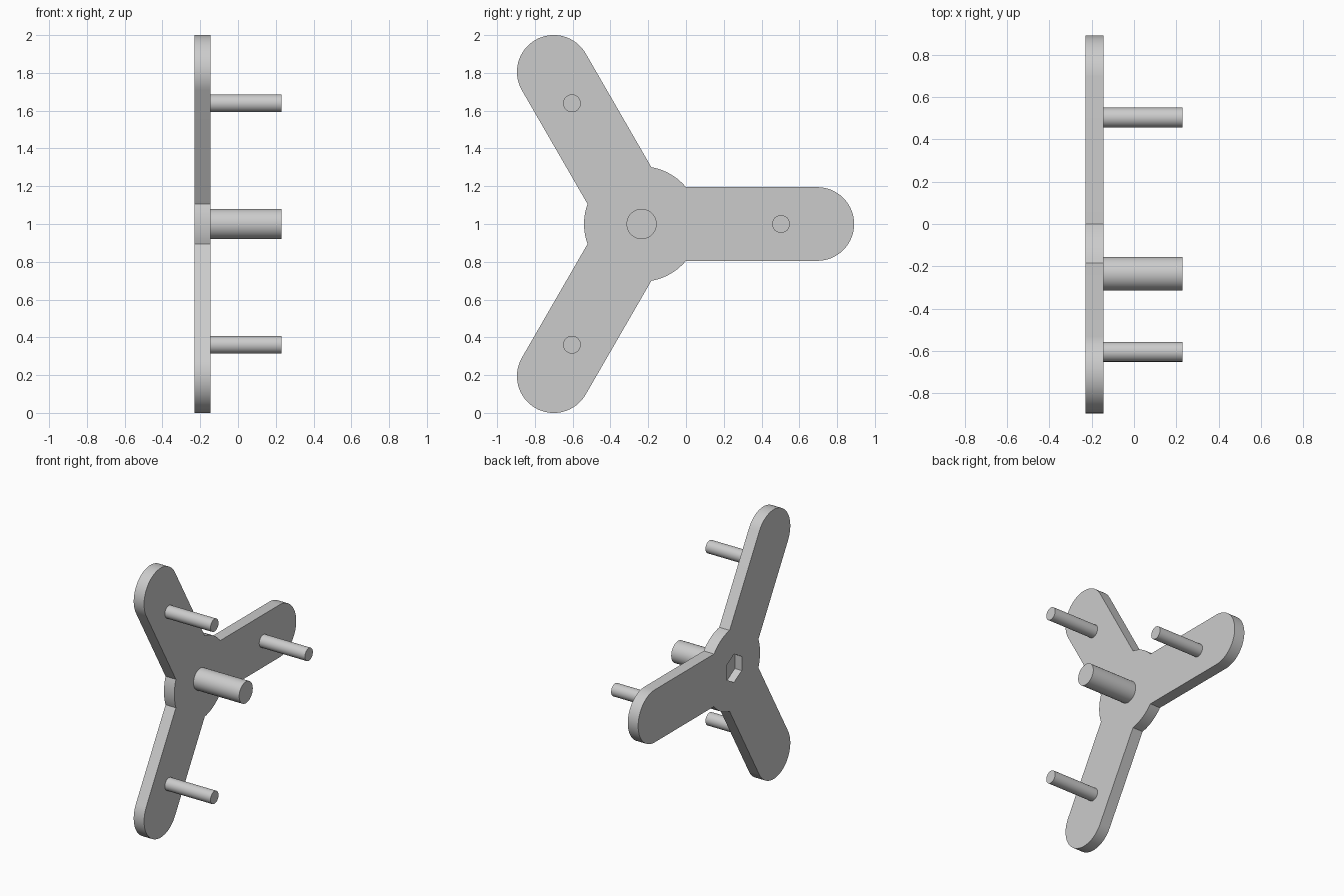
import bpy, bmesh
from math import sin, cos, asin, pi
from mathutils import Matrix, Vector

cube = bpy.data.objects.get("Cube")
if cube:
    bpy.data.objects.remove(cube, do_unlink=True)

CY, CZ = -0.235, 1.0                      # hub centre
BACK, FACE, TIP = -0.23, -0.145, 0.23     # plate back, plate face, pin ends
HUB_R, ARM_R, ARM_LEN = 0.305, 0.195, 0.93
PIN_DIST = 0.738
ARMS = [i * 2 * pi / 3 for i in range(3)]

grey = bpy.data.materials.new("plain_grey")
grey.use_nodes = True
grey.diffuse_color = (0.6, 0.6, 0.6, 1)
grey.node_tree.nodes["Principled BSDF"].inputs["Base Color"].default_value = (0.6, 0.6, 0.6, 1)


def polar(r, a):
    return Vector((r * cos(a), r * sin(a)))


def prism(name, outline, x0, x1):
    """Extrude a closed (y, z) outline along x."""
    bm = bmesh.new()
    base = bm.faces.new([bm.verts.new((x0, p.x, p.y)) for p in outline])
    top = bmesh.ops.extrude_face_region(bm, geom=[base])["geom"]
    bmesh.ops.translate(bm, vec=(x1 - x0, 0, 0),
                        verts=[g for g in top if isinstance(g, bmesh.types.BMVert)])
    bmesh.ops.recalc_face_normals(bm, faces=bm.faces)
    mesh = bpy.data.meshes.new(name)
    bm.to_mesh(mesh)
    bm.free()
    mesh.materials.append(grey)
    obj = bpy.data.objects.new(name, mesh)
    bpy.context.collection.objects.link(obj)
    return obj


def select_only(obj):
    bpy.ops.object.select_all(action='DESELECT')
    obj.select_set(True)
    bpy.context.view_layer.objects.active = obj


def smooth(obj):
    select_only(obj)
    bpy.ops.object.shade_smooth_by_angle(angle=pi / 6)


def disc(centre, r, sides, turn=0.0):
    return [centre + polar(r, turn + 2 * pi * i / sides) for i in range(sides)]


# Three-armed plate: rounded arm end, then hub arc up to the next arm
hub = Vector((CY, CZ))
join = asin(ARM_R / HUB_R)
outline = []
for a in ARMS:
    end = hub + polar(ARM_LEN, a)
    outline += [end + polar(ARM_R, a - pi / 2 + pi * i / 32) for i in range(33)]
    span = 2 * pi / 3 - 2 * join
    outline += [hub + polar(HUB_R, a + join + span * i / 10) for i in range(11)]
plate = prism("plate", outline, BACK, FACE)

# Hexagonal pocket in the back of the hub
cutter = prism("pocket_cutter", disc(hub, 0.105, 6, pi / 6), BACK - 0.05, BACK + 0.057)
cutter.hide_render = True
cut = plate.modifiers.new("pocket", 'BOOLEAN')
cut.operation, cut.solver, cut.object = 'DIFFERENCE', 'EXACT', cutter
select_only(plate)
bpy.ops.object.modifier_apply(modifier=cut.name)
bpy.data.objects.remove(cutter, do_unlink=True)
smooth(plate)

# Central shaft and one pin on each arm
smooth(prism("central_shaft", disc(hub, 0.08, 48), FACE, TIP))
for a, side in zip(ARMS, ("back", "upper", "lower")):
    smooth(prism(side + "_pin", disc(hub + polar(PIN_DIST, a), 0.047, 40), FACE, TIP))
